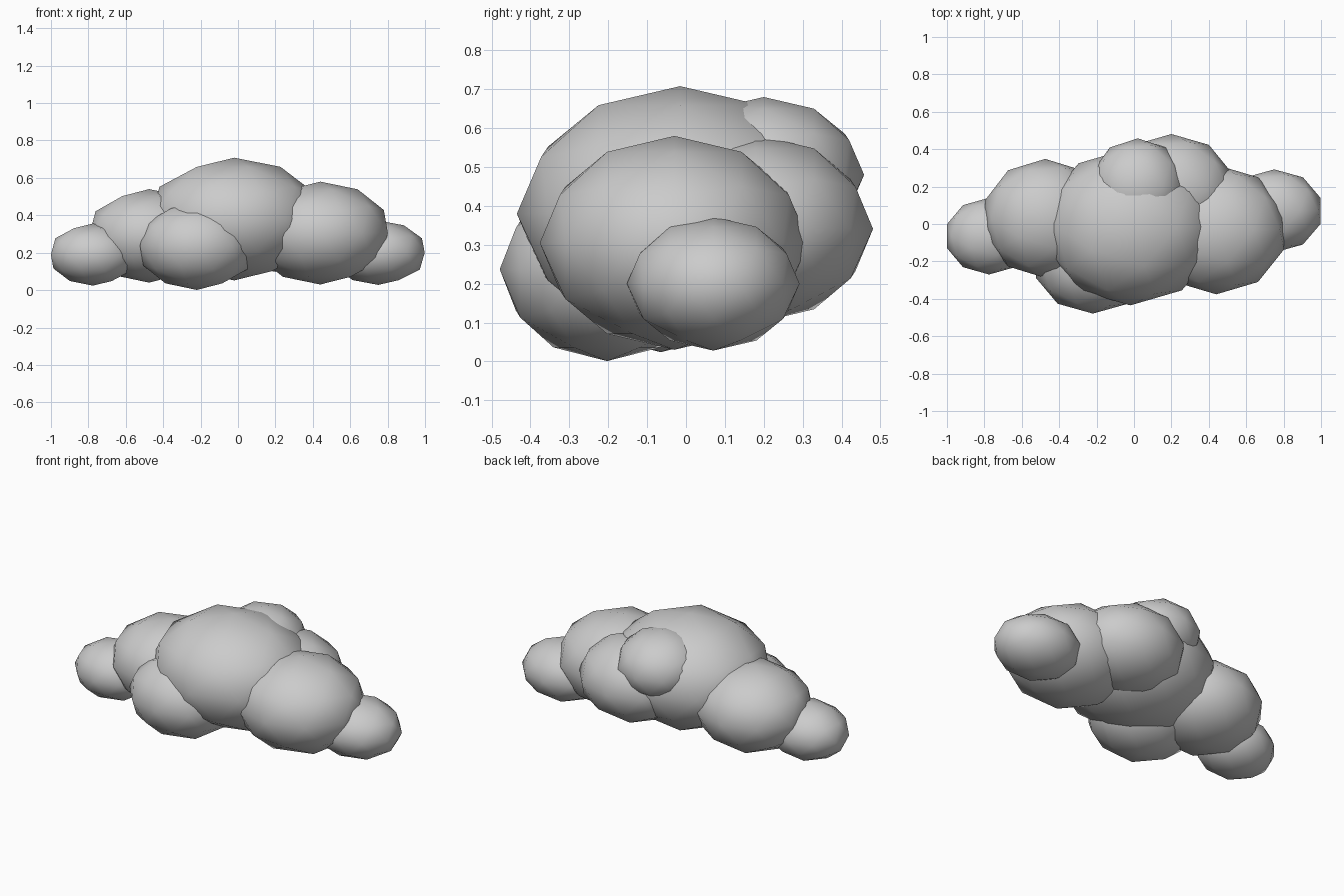
import bpy

# Each puff: name, centre, radii
PUFFS = [
    ("main_puff",        (-0.02, -0.015, 0.380), (0.470, 0.420, 0.328)),
    ("back_upper_puff",  ( 0.02,  0.200, 0.480), (0.255, 0.258, 0.200)),
    ("back_lower_puff",  ( 0.20,  0.178, 0.341), (0.341, 0.303, 0.243)),
    ("left_puff",        (-0.475, 0.030, 0.290), (0.337, 0.318, 0.250)),
    ("left_end_puff",    (-0.775, -0.065, 0.190), (0.237, 0.205, 0.166)),
    ("front_puff",       (-0.22, -0.203, 0.237), (0.320, 0.276, 0.236)),
    ("right_puff",       ( 0.44, -0.030, 0.305), (0.380, 0.346, 0.275)),
    ("right_end_puff",   ( 0.75,  0.070, 0.200), (0.261, 0.222, 0.172)),
]


def add_puff(name, centre, radii):
    bpy.ops.mesh.primitive_ico_sphere_add(subdivisions=2, radius=1, location=centre)
    puff = bpy.context.object
    puff.name = name
    puff.scale = radii
    bpy.ops.object.transform_apply(location=False, rotation=False, scale=True)
    bpy.ops.object.shade_smooth()


# Cloud of overlapping low-poly puffs
for puff in PUFFS:
    add_puff(*puff)
